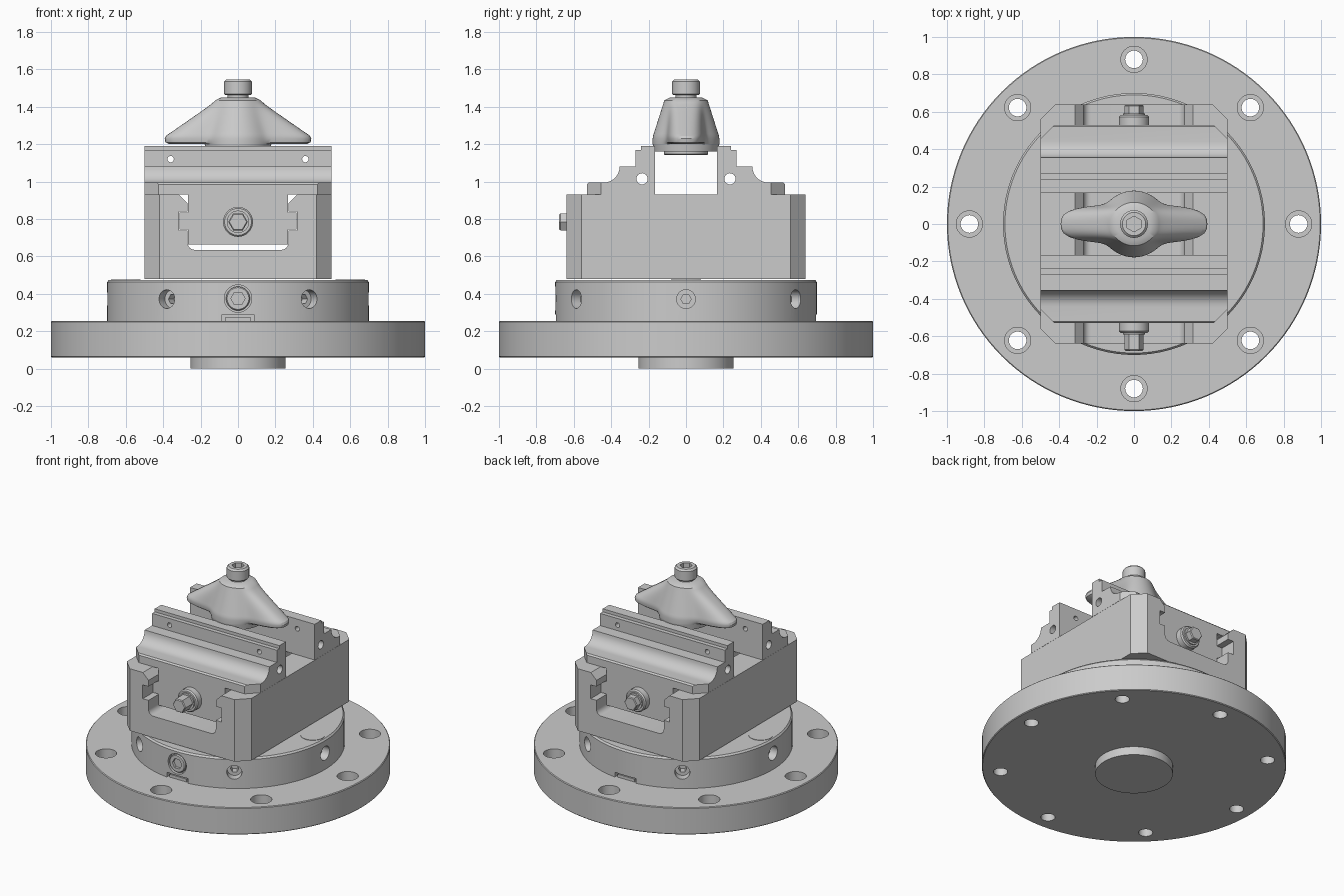
import bpy, bmesh
from math import sin, cos, pi, radians
from mathutils import Matrix, Vector

old = bpy.data.objects.get("Cube")
if old:
    bpy.data.objects.remove(old, do_unlink=True)

steel = bpy.data.materials.new("machined_grey")
steel.use_nodes = True
GREY = (0.6, 0.6, 0.6, 1)
steel.diffuse_color = GREY
steel.node_tree.nodes["Principled BSDF"].inputs["Base Color"].default_value = GREY


# Helpers
def activate(ob):
    bpy.ops.object.select_all(action='DESELECT')
    ob.select_set(True)
    bpy.context.view_layer.objects.active = ob


def loft(name, rings, matrix=None):
    """Skin a stack of equal rings and cap both ends."""
    bm = bmesh.new()
    loops = [[bm.verts.new(p) for p in ring] for ring in rings]
    n = len(loops[0])
    for a, b in zip(loops, loops[1:]):
        for i in range(n):
            j = (i + 1) % n
            bm.faces.new((a[i], a[j], b[j], b[i]))
    bm.faces.new(loops[0][::-1])
    bm.faces.new(loops[-1])
    if matrix:
        bm.transform(matrix)
    bmesh.ops.recalc_face_normals(bm, faces=bm.faces)
    me = bpy.data.meshes.new(name)
    bm.to_mesh(me)
    bm.free()
    me.materials.append(steel)
    ob = bpy.data.objects.new(name, me)
    bpy.context.collection.objects.link(ob)
    return ob


def prism(name, pts, lo, hi, axis):
    place = {'x': lambda a, b, t: (t, a, b),
             'y': lambda a, b, t: (a, t, b),
             'z': lambda a, b, t: (a, b, t)}[axis]
    return loft(name, [[place(a, b, t) for a, b in pts] for t in (lo, hi)])


def lathe(name, profile, matrix=None, seg=48):
    turn = pi / 6 if seg == 6 else 0
    angles = [2 * pi * i / seg + turn for i in range(seg)]
    return loft(name, [[(r * cos(a), r * sin(a), z) for a in angles]
                       for r, z in profile], matrix)


def boolean(ob, cutter, operation='DIFFERENCE'):
    activate(ob)
    mod = ob.modifiers.new("cut", 'BOOLEAN')
    mod.operation, mod.solver, mod.object = operation, 'EXACT', cutter
    bpy.ops.object.modifier_apply(modifier=mod.name)
    bpy.data.objects.remove(cutter, do_unlink=True)


def outward(angle, z):
    """Turn local z to point outward at an angle in plan."""
    return (Matrix.Translation((0, 0, z)) @ Matrix.Rotation(radians(angle), 4, 'Z')
            @ Matrix.Rotation(pi / 2, 4, 'Y'))


def octagon(w, d, c):
    return [(w, c - d), (w, d - c), (w - c, d), (c - w, d),
            (-w, d - c), (-w, c - d), (c - w, -d), (w - c, -d)]


def mirrored(pts):
    return pts + [(-x, z) for x, z in reversed(pts)]


# Flange with a central boss and counterbored bolt holes
flange = lathe("base_flange", [(0.255, 0), (0.255, 0.06), (0.995, 0.06), (1, 0.065),
                               (1, 0.25), (0.995, 0.255)], seg=128)
for i in range(8):
    at = Matrix.Rotation(i * pi / 4, 4, 'Z') @ Matrix.Translation((0.88, 0, 0))
    boolean(flange, lathe("bolt_hole", [(0.047, 0), (0.047, 0.16), (0.07, 0.16),
                                        (0.07, 0.3)], at, 32))

# Turntable with radial set screws and key slots
table = lathe("turntable", [(0.7, 0.255), (0.7, 0.463), (0.69, 0.475)], seg=128)
for angle in (0, 180, 57, 123, -57, -123):
    m = outward(angle, 0.372)
    boolean(table, lathe("screw_bore", [(0.05, 0.64), (0.05, 0.8)], m, 32))
    boolean(table, lathe("screw_socket", [(0.028, 0.59), (0.028, 0.7)], m, 6))
for side in (-1, 1):
    slot = prism("key_slot", mirrored([(0.085, 0.24), (0.085, 0.29)]),
                 side * 0.64, side * 0.8, 'y')
    boolean(table, slot)
    key = prism("slot_key", mirrored([(0.068, 0.255), (0.068, 0.276)]),
                side * 0.6, side * 0.685, 'y')
    lathe("top_plug", [(0.08, 0.47), (0.08, 0.478)],
          Matrix.Translation((side * 0.6, 0, 0)))

# Lock plug in the front of the turntable
front = outward(-90, 0.375)
boolean(table, lathe("plug_bore", [(0.073, 0.67), (0.073, 0.8)], front))
plug = lathe("lock_plug", [(0.064, 0.66), (0.064, 0.692), (0.058, 0.699)], front)
boolean(plug, lathe("plug_socket", [(0.038, 0.68), (0.038, 0.8)], front, 6))

# Body with a rounded T channel running front to back
body = prism("vise_body", octagon(0.5, 0.64, 0.08), 0.48, 0.93, 'z')
fillet = [(0.23 + 0.04 * sin(a), 0.675 - 0.04 * cos(a))
          for a in (i * pi / 12 for i in range(7))]
channel = fillet + [(0.27, 0.74), (0.316, 0.74), (0.316, 0.84), (0.27, 0.84),
                    (0.27, 0.885), (0.335, 0.95)]
boolean(body, prism("channel", mirrored(channel), -0.8, 0.8, 'y'))

# Stepped jaws with cove, cross hole, pin holes and a slider each
cove = [(0.44 - 0.085 * cos(a), 1.08 - 0.085 * sin(a))
        for a in (i * pi / 16 for i in range(9))]
jaw_profile = [(0.165, 0.931), (0.165, 1.19), (0.24, 1.19), (0.24, 1.168),
               (0.27, 1.168), (0.27, 1.08)] + cove + [(0.52, 0.995), (0.53, 0.985),
                                                     (0.53, 0.931)]
slider_profile = [(0.266, 0.665), (0.266, 0.745), (0.312, 0.745), (0.312, 0.835),
                  (0.266, 0.835), (0.266, 0.932)]
for side, label in ((-1, "front"), (1, "back")):
    jaw = prism(label + "_jaw", [(y * side, z) for y, z in jaw_profile], -0.5, 0.5, 'x')
    boolean(jaw, prism("corner_trim", octagon(0.505, 0.535, 0.085), 0.8, 1.4, 'z'),
            'INTERSECT')
    cross = Matrix.Translation((0, side * 0.235, 0)) @ outward(0, 1.015)
    boolean(jaw, lathe("cross_hole", [(0.03, -0.6), (0.03, 0.6)], cross, 24))
    for x in (-0.36, 0.36):
        pin = Matrix.Translation((x, 0, 0)) @ outward(90 * side, 1.12)
        boolean(jaw, lathe("pin_hole", [(0.017, 0.1), (0.017, 0.4)], pin, 16))
    prism(label + "_slider", mirrored(slider_profile), side * 0.17, side * 0.53, 'y')

    # Lead screw end: collar, neck and hex drive
    m = outward(90 * side, 0.785)
    tip = 0.678 if side < 0 else 0.637
    lathe(label + "_collar", [(0.08, 0.5), (0.08, 0.573), (0.072, 0.582)], m)
    lathe(label + "_neck", [(0.06, 0.55), (0.06, 0.592)], m)
    lathe(label + "_hex_drive", [(0.052, 0.56), (0.052, tip - 0.006), (0.046, tip)], m, 6)
lathe("lead_screw", [(0.055, -0.5), (0.055, 0.5)], outward(90, 0.785))


# Clamp: a round hub blended into two tapering wings
def clamp_ring(z, hub, length, width, n=96):
    ring = []
    for i in range(n):
        c, s = cos(2 * pi * i / n), sin(2 * pi * i / n)
        wing = ((abs(c) / length) ** 3 + (abs(s) / width) ** 3) ** (-1 / 3)
        r = (hub ** 9 + wing ** 9) ** (1 / 9)
        ring.append((r * c, r * s, z))
    return ring


def mix(a, b, t):
    return a + (b - a) * t


rings = [clamp_ring(1.16, 0.172, 0.08, 0.08), clamp_ring(1.2, 0.178, 0.08, 0.08),
         clamp_ring(1.2, 0.178, 0.365, 0.085), clamp_ring(1.21, 0.178, 0.388, 0.098),
         clamp_ring(1.23, 0.178, 0.392, 0.102)]
for i in range(17):
    t = i / 16
    rings.append(clamp_ring(mix(1.245, 1.435, t), mix(0.176, 0.115, t),
                            mix(0.385, 0.11, t), mix(0.102, 0.085, t)))
rings.append(clamp_ring(1.45, 0.085, 0.08, 0.07))
loft("clamp_wing", rings)
lathe("clamp_foot", [(0.112, 1.142), (0.118, 1.148), (0.118, 1.17)])

# Cap screw on top of the clamp
cap = lathe("cap_screw", [(0.055, 1.43), (0.055, 1.462), (0.068, 1.462), (0.074, 1.468),
                          (0.074, 1.535), (0.062, 1.547)])
boolean(cap, lathe("cap_socket", [(0.042, 1.49), (0.042, 1.6)], seg=6))

# Smooth the round surfaces, keep machined edges crisp
for ob in list(bpy.context.scene.objects):
    if ob.type == 'MESH' and steel.name in ob.data.materials:
        activate(ob)
        bpy.ops.object.shade_smooth_by_angle(angle=radians(28))
